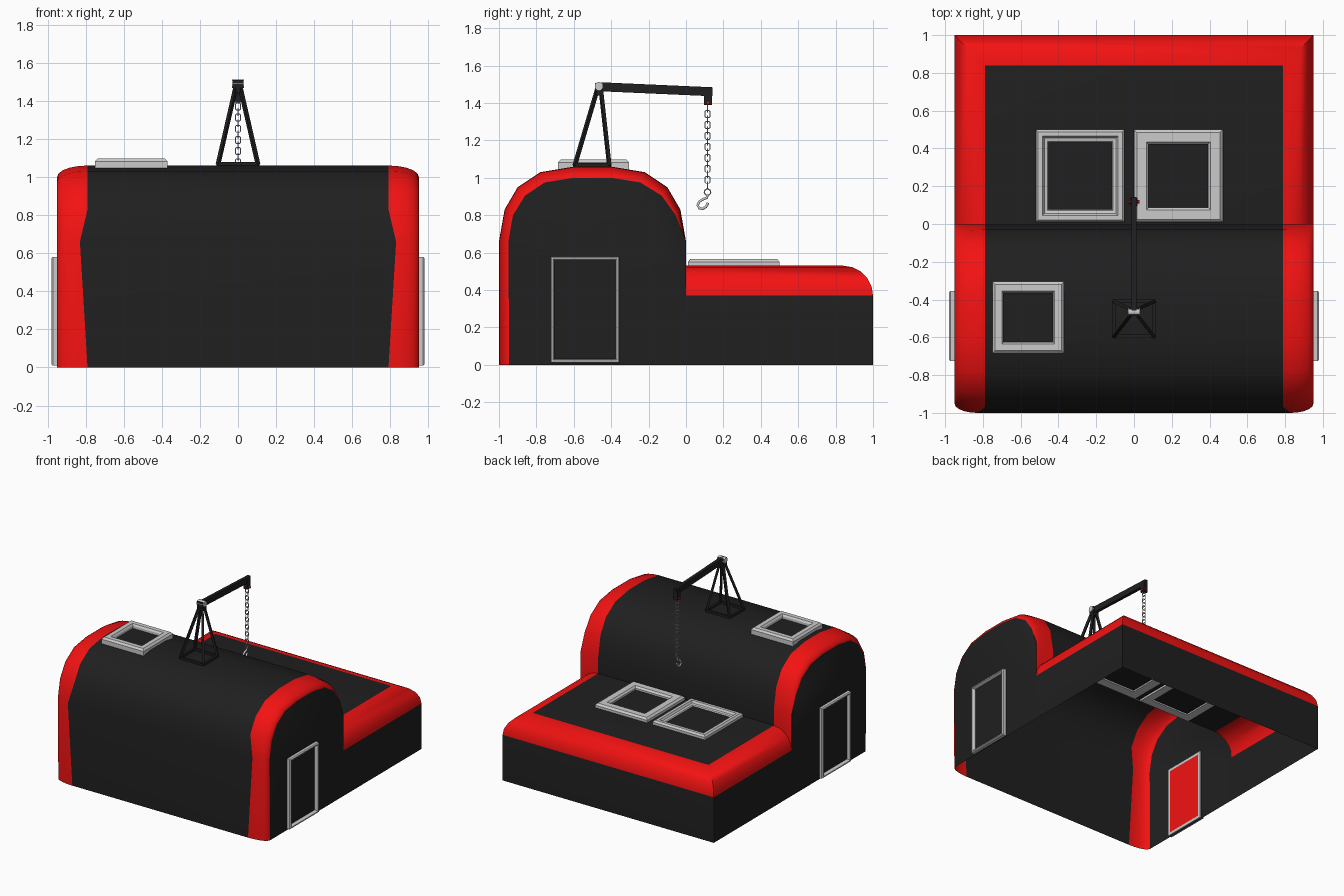
import bpy, bmesh
from math import sin, cos, pi, radians
from mathutils import Matrix, Vector

if "Cube" in bpy.data.objects:
    bpy.data.objects.remove(bpy.data.objects["Cube"])


def material(name, rgb):
    m = bpy.data.materials.new(name)
    m.diffuse_color = (*rgb, 1)
    m.use_nodes = True
    m.node_tree.nodes["Principled BSDF"].inputs["Base Color"].default_value = m.diffuse_color
    return m


BLACK = material("black", (0.014, 0.014, 0.014))
RED = material("red", (0.9, 0.006, 0.006))


def finish(name, bm, mats=(), smooth=None):
    me = bpy.data.meshes.new(name)
    bm.to_mesh(me)
    bm.free()
    for m in mats:
        me.materials.append(m)
    ob = bpy.data.objects.new(name, me)
    bpy.context.collection.objects.link(ob)
    if smooth:
        bpy.ops.object.select_all(action='DESELECT')
        ob.select_set(True)
        bpy.context.view_layer.objects.active = ob
        bpy.ops.object.shade_smooth_by_angle(angle=radians(smooth))
    return ob


def grid(bm, rows, red=lambda i: False, wrap=False):
    """Skin a list of point rows with quads; returns the vertex rows."""
    vs = [[bm.verts.new(p) for p in r] for r in rows]
    n = len(vs[0])
    for i in range(len(vs) - (0 if wrap else 1)):
        a, b = vs[i], vs[(i + 1) % len(vs)]
        for j in range(n if wrap else n - 1):
            k = (j + 1) % n
            bm.faces.new((a[j], b[j], b[k], a[k])).material_index = int(red(i))
    return vs


def box(name, lo, hi, mat=None):
    bm = bmesh.new()
    lo, hi = Vector(lo), Vector(hi)
    bmesh.ops.create_cube(bm, size=1, matrix=Matrix.Translation((lo + hi) / 2)
                          @ Matrix.Diagonal((*(hi - lo), 1)))
    return finish(name, bm, [mat] if mat else [])


def bar(name, a, b, w, h, mat=None, sides=4):
    """Square bar (or round rod) between two points."""
    a, b = Vector(a), Vector(b)
    rot = (b - a).to_track_quat('Z', 'Y').to_matrix().to_4x4()
    m = Matrix.Translation((a + b) / 2) @ rot @ Matrix.Diagonal((w, h, (b - a).length, 1))
    bm = bmesh.new()
    if sides == 4:
        bmesh.ops.create_cube(bm, size=1, matrix=m)
    else:
        bmesh.ops.create_cone(bm, cap_ends=True, segments=sides, radius1=.5,
                              radius2=.5, depth=1, matrix=m)
    return finish(name, bm, [mat] if mat else [], 40 if sides > 4 else None)


def tube(name, pts, r, closed=False):
    cu = bpy.data.curves.new(name, 'CURVE')
    cu.dimensions = '3D'
    cu.bevel_depth, cu.bevel_resolution, cu.use_fill_caps = r, 1, True
    sp = cu.splines.new('POLY')
    sp.points.add(len(pts) - 1)
    for p, c in zip(sp.points, pts):
        p.co = (*c, 1)
    sp.use_cyclic_u = closed
    ob = bpy.data.objects.new(name, cu)
    bpy.context.collection.objects.link(ob)
    return ob


# Arched hall: outer profile fades into a smaller end profile through a rounded red edge
STEPS = 5
outer = [(-1, 0), (-1, .66), (-.97, .83), (-.9, .95), (-.78, 1.03), (-.6, 1.06),
         (-.4, 1.06), (-.22, 1.03), (-.1, .95), (-.03, .83), (0, .66)]
inner = [(-.945, 0), (-.95, .66), (-.925, .8), (-.86, .905), (-.755, .975), (-.6, 1.0),
         (-.4, 1.0), (-.245, .975), (-.13, .905), (-.055, .8), (0, .66)]


def hall_section(side, k):
    a = k / STEPS * pi / 2
    row = []
    for i, (o, e) in enumerate(zip(outer, inner)):
        start = .83 if i == 1 else .79
        y, z = Vector(o).lerp(Vector(e), 1 - cos(a))
        row.append((side * (start + (.95 - start) * sin(a)), y, z))
    row.append((side * (.79 + .16 * sin(a)), 0, .37 + .16 * cos(a)))
    return row


bm = bmesh.new()
rows = [hall_section(-1, k) for k in range(STEPS, -1, -1)]
rows += [hall_section(1, k) for k in range(STEPS + 1)]
vs = grid(bm, rows, lambda i: i != STEPS)
bm.faces.new(vs[0] + [bm.verts.new((-.95, 0, 0))])
bm.faces.new((vs[-1] + [bm.verts.new((.95, 0, 0))])[::-1])
finish("arched_hall", bm, (BLACK, RED), 40)

# Low rear hall: black walls, rounded red rim, flat black roof
rows = [[(-.95, 0, 0), (-.95, 1, 0), (.95, 1, 0), (.95, 0, 0)]]
for k in range(STEPS, -1, -1):
    a = k / STEPS * pi / 2
    x, y, z = .79 + .16 * sin(a), .84 + .16 * sin(a), .37 + .16 * cos(a)
    rows.append([(-x, 0, z), (-x, y, z), (x, y, z), (x, 0, z)])
bm = bmesh.new()
vs = grid(bm, rows, lambda i: i > 0)
bm.faces.new(vs[-1][::-1])
finish("rear_hall", bm, (BLACK, RED), 40)


# Frames: a rectangular ring from (inset, height) pairs
def frame(name, x0, x1, y0, y1, profile, matrix):
    bm = bmesh.new()
    rows = [[(x0 + d, y0 + d, h), (x1 - d, y0 + d, h), (x1 - d, y1 - d, h),
             (x0 + d, y1 - d, h)] for d, h in profile]
    grid(bm, rows, wrap=True)
    bmesh.ops.recalc_face_normals(bm, faces=bm.faces)
    bm.transform(matrix)
    return finish(name, bm)


wide = [(0, -.015), (0, .02), (.015, .035), (.065, .035), (.078, .02), (.078, -.015)]
stepped = [(0, -.015), (0, .02), (.012, .035), (.035, .035), (.045, .018),
           (.062, .014), (.068, .005), (.068, -.015)]
narrow = [(0, -.02), (0, .025), (.014, .04), (.05, .04), (.06, .025), (.06, -.02)]
for name, x0, x1, y0, y1, z, prof in (
        ("rear_skylight_left", -.52, -.05, .01, .5, .53, stepped),
        ("rear_skylight_right", .0, .47, .01, .5, .53, wide),
        ("hall_skylight", -.75, -.37, -.685, -.305, 1.057, narrow)):
    frame(name + "_frame", x0, x1, y0, y1, prof, Matrix.Translation((0, 0, z)))
    box(name + "_pane", (x0 + .04, y0 + .04, z - .004), (x1 - .04, y1 - .04, z + .006), BLACK)

# Side doors with frames, black outside and red inside
door = [(0, -.01), (0, .022), (.006, .03), (.015, .03), (.022, .015), (.022, -.01)]
for s, side in ((1, "right"), (-1, "left")):
    m = Matrix(((0, 0, s, s * .95), (s, 0, 0, -.54), (0, 1, 0, 0), (0, 0, 0, 1)))
    frame(side + "_door_frame", -.185, .185, .01, .58, door, m)
    for part, a, b, mat in (("_door", .948, .954, BLACK), ("_door_lining", .94, .947, RED)):
        xs = sorted((s * a, s * b))
        box(side + part, (xs[0], -.71, .02), (xs[1], -.37, .57), mat)

# Crane tower: square base and four legs meeting at the pivot
corners = [(-.105, -.595), (.105, -.595), (.105, -.41), (-.105, -.41)]
for i, (x, y) in enumerate(corners):
    nx, ny = corners[(i + 1) % 4]
    bar("crane_base_bar", (x, y, 1.07), (nx, ny, 1.07), .018, .018, BLACK)
    top = (.012 if x > 0 else -.012, -.475 if y < -.5 else -.455, 1.47)
    bar("crane_leg", (x, y, 1.065), top, .018, .018, BLACK)
bar("crane_pivot", (-.032, -.465, 1.49), (.032, -.465, 1.49), .045, .045, None, 12)
box("crane_pivot_block", (-.026, -.487, 1.44), (.026, -.443, 1.508), BLACK)

# Crane arm, head and red pin
bar("crane_arm", (0, -.465, 1.487), (0, .142, 1.46), .026, .048, BLACK)
box("crane_head", (-.018, .095, 1.39), (.018, .138, 1.46), BLACK)
bar("crane_pin", (-.028, .117, 1.402), (.028, .117, 1.402), .018, .018, RED, 8)

# Chain of alternating links, ring and hook
CY, N, TOP, END = .115, 15, 1.385, .945
pitch = (TOP - END) / N
for i in range(N):
    z, h = TOP - pitch * (i + .5), pitch * .62
    w = .014
    pts = [(-w, -h + .006), (-w, h - .006), (-w + .006, h), (w - .006, h),
           (w, h - .006), (w, -h + .006), (w - .006, -h), (-w + .006, -h)]
    tube("chain_link", [(0, CY + u, z + v) if i % 2 else (u, CY, z + v) for u, v in pts],
         .003, True)
tube("hook_ring", [(0, CY + .017 * cos(t * pi / 6), .923 + .017 * sin(t * pi / 6))
                   for t in range(12)], .004, True)
tube("hook", [(0, y, z) for y, z in ((.114, .91), (.112, .893), (.09, .885), (.07, .872),
     (.062, .853), (.072, .837), (.09, .835), (.107, .845), (.118, .866))], .008)
